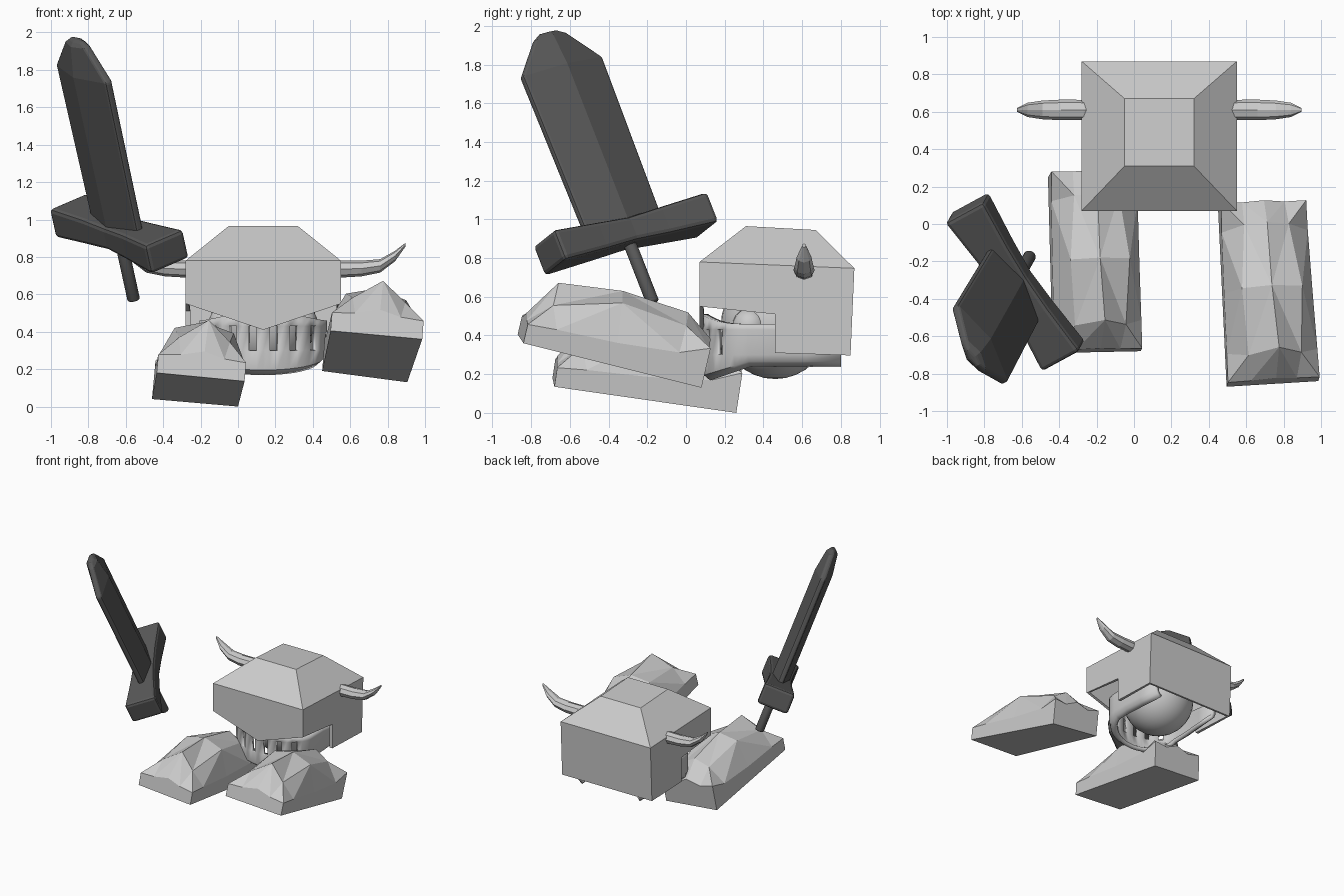
import bpy, bmesh, math
from mathutils import Vector, Matrix

if "Cube" in bpy.data.objects:
    bpy.data.objects.remove(bpy.data.objects["Cube"])


def material(name, v):
    m = bpy.data.materials.new(name)
    m.diffuse_color = (v, v, v, 1)
    m.use_nodes = True
    m.node_tree.nodes["Principled BSDF"].inputs["Base Color"].default_value = m.diffuse_color
    return m


LIGHT = material("light_grey", 0.60)
DARK = material("dark_grey", 0.10)
CX = 0.135  # middle of the head


def build(name, verts, faces, mat, smooth=None):
    bm = bmesh.new()
    vs = [bm.verts.new(v) for v in verts]
    for f in faces:
        bm.faces.new([vs[i] for i in f])
    bmesh.ops.recalc_face_normals(bm, faces=bm.faces)
    me = bpy.data.meshes.new(name)
    bm.to_mesh(me)
    bm.free()
    ob = bpy.data.objects.new(name, me)
    bpy.context.collection.objects.link(ob)
    me.materials.append(mat)
    if smooth:
        bpy.ops.object.select_all(action='DESELECT')
        ob.select_set(True)
        bpy.context.view_layer.objects.active = ob
        bpy.ops.object.shade_smooth_by_angle(angle=math.radians(smooth))
    return ob


def loft(name, rings, mat, smooth=None):
    n = len(rings[0])
    faces = [(r * n + i, r * n + (i + 1) % n, (r + 1) * n + (i + 1) % n, (r + 1) * n + i)
             for r in range(len(rings) - 1) for i in range(n)]
    last = (len(rings) - 1) * n
    faces += [tuple(range(n))[::-1], tuple(range(last, last + n))]
    return build(name, [p for r in rings for p in r], faces, mat, smooth)


def bevel(ob, width, segments=2):
    b = ob.modifiers.new("bevel", 'BEVEL')
    b.width, b.segments = width, segments
    b.limit_method, b.angle_limit = 'ANGLE', math.radians(35)


# Helmet shell: roof, V-shaped visor, stepped sides, open underneath
def helmet():
    x0, x1, y0, ym, y1 = -0.28, 0.55, 0.07, 0.46, 0.87
    verts = [(-0.05, 0.31, 0.965), (0.32, 0.31, 0.965), (0.32, 0.67, 0.945), (-0.05, 0.67, 0.945),
             (x0, y0, 0.78), (x1, y0, 0.78), (x1, y1, 0.747), (x0, y1, 0.747),
             (x0, y0, 0.55), (CX, y0, 0.41), (x1, y0, 0.55)]
    for x in (x0, x1):
        verts += [(x, ym, 0.51), (x, ym, 0.31), (x, y1 - 0.02, 0.297)]
    faces = [(0, 1, 2, 3), (4, 5, 1, 0), (5, 6, 2, 1), (6, 7, 3, 2), (7, 4, 0, 3),
             (4, 8, 9, 10, 5), (4, 7, 13, 12, 11, 8), (5, 10, 14, 15, 16, 6), (6, 16, 13, 7)]
    ob = build("helmet", verts, faces, LIGHT)
    s = ob.modifiers.new("shell", 'SOLIDIFY')
    s.thickness, s.offset = 0.025, -1


helmet()


# Horns, mirrored about the middle of the head
def horn(name, side):
    rings = []
    for x, z, hy, hz in ((0.5, .735, .045, .042), (0.54, .735, .054, .046), (0.66, .738, .055, .042),
                         (0.76, .752, .05, .036), (0.84, .805, .038, .028), (0.895, .865, .01, .01)):
        rings.append([(CX + side * (x - CX), 0.61 + hy * math.cos(i * math.pi / 4),
                       z + hz * math.sin(i * math.pi / 4)) for i in range(8)])
    loft(name, rings, LIGHT)


horn("horn_right", 1)
horn("horn_left", -1)


# Round head and eyes
def ball(name, loc, r, seg):
    bpy.ops.mesh.primitive_uv_sphere_add(radius=r, location=loc, segments=seg, ring_count=seg // 2)
    ob = bpy.context.object
    ob.name = name
    ob.data.materials.append(LIGHT)
    bpy.ops.object.shade_smooth_by_angle(angle=math.radians(40))


ball("head", (CX, 0.46, 0.455), 0.28, 32)
for side, label in ((1, "right"), (-1, "left")):
    ball("eye_" + label, (CX + side * 0.20, 0.33, 0.45), 0.09, 20)


# Jaw guard: U-shaped band with vertical slits
def jaw_guard():
    half = [6, 13, 19, 25, 33, 40, 48, 57, 64, 72, 81, 90]
    cols = []  # plan position, centre pull, forwardness, slit flag
    for a in [-h for h in reversed(half)] + [0] + half:
        r = math.radians(a)
        cols.append((0.34 * math.sin(r), 0.32 - 0.24 * math.cos(r), math.cos(r), a in (6, 25, 48, -13, -33, -57)))
    for i, y in enumerate((0.45, 0.62, 0.80)):
        x = 0.34 - 0.015 * i
        cols = [(-x, y, -0.3 * i, False)] + cols + [(x, y, -0.3 * i, False)]
    verts, rows = [], 5
    for x, y, c, _ in cols:
        low = 0.25 - 0.07 * max(c, 0)
        top = 0.46 + 0.05 * max(c, 0) ** 3 + 0.1 * min(c, 0)
        hi = min(0.43, top - 0.03)
        for k, z in ((0.86, low - 0.012), (0.96, low + 0.015), (1, 0.30), (1, hi), (1, top)):
            verts.append((CX + x * k, 0.40 + (y - 0.40) * (k if y < 0.4 else 1), z))
    faces = []
    for i in range(len(cols) - 1):
        for j in range(rows - 1):
            if not (cols[i][3] and j == 2):
                a = i * rows + j
                faces.append((a, a + rows, a + rows + 1, a + 1))
    ob = build("jaw_guard", verts, faces, LIGHT, 40)
    s = ob.modifiers.new("thickness", 'SOLIDIFY')
    s.thickness, s.offset = 0.035, -1


jaw_guard()


# Feet: faceted lumps raised over a tilted four-cornered sole
def foot(name, fl, fr, bl, br):
    fl, fr, bl, br = map(Vector, (fl, fr, bl, br))
    n = (fr - fl).cross(bl - fl).normalized()

    def pt(u, v, h):
        return fl.lerp(fr, u).lerp(bl.lerp(br, u), v) + n * h

    rows = [[(0, 0, .10), (.25, 0, .11), (.52, 0, .14), (.75, 0, .11), (1, 0, .10)],
            [(0, .16, .11), (.22, .12, .22), (.54, .13, .33), (.80, .12, .22), (1, .16, .11)],
            [(0, .5, .12), (.17, .48, .32), (.5, .48, .365), (.85, .48, .32), (1, .5, .12)],
            [(0, .84, .15), (.24, .85, .28), (.5, .85, .335), (.76, .85, .28), (1, .84, .15)],
            [(0, 1, .21), (.25, 1, .19), (.5, 1, .23), (.75, 1, .19), (1, 1, .21)]]
    verts = [pt(*p) for r in rows for p in r]
    faces = []
    for j in range(4):
        for i in range(4):
            a = j * 5 + i
            b, c, d = a + 1, a + 6, a + 5
            faces += [(a, b, c), (a, c, d)] if (i < 2) == (j < 2) else [(a, b, d), (b, c, d)]
    verts += [fl, fr, br, bl]
    faces += [(25, 28, 27, 26), (25, 26, 4, 3, 2, 1, 0), (26, 27, 24, 19, 14, 9, 4),
              (27, 28, 20, 21, 22, 23, 24), (28, 25, 0, 5, 10, 15, 20)]
    build(name, verts, faces, LIGHT)


foot("foot_left", (-.435, -.69, .18), (.035, -.68, .135), (-.46, .25, .04), (0, .26, 0))
foot("foot_right", (.495, -.87, .405), (.985, -.84, .36), (.45, .07, .19), (.905, .08, .13))

# Sword, built upright then placed: x along the cross guard, z along the blade
d = Vector((-.2, -.356, .912)).normalized()
t = d.cross(Vector((.537, -.816, -.217))).normalized()
g = t.cross(d)
place = Matrix.Translation((-.635, -.31, .925)) @ Matrix((g, t, d)).transposed().to_4x4()


def blade_ring(z, w, edge, mid):
    return [(w, -edge, z), (w, edge, z), (0, mid, z), (-w, edge, z), (-w, -edge, z), (0, -mid, z)]


blade = loft("sword_blade", [blade_ring(0, .235, .02, .07), blade_ring(.94, .25, .02, .07),
                             blade_ring(1.11, .10, .018, .045), blade_ring(1.14, .05, .012, .02)], DARK)
bevel(blade, 0.012)

guard = loft("sword_cross_guard", [[(x, -b, -a), (x, b, -a), (x, b, a), (x, -b, a)]
             for x, a, b in ((-.485, .085, .125), (-.2, .075, .10), (0, .065, .09),
                             (.2, .075, .10), (.485, .085, .125))], DARK)
bevel(guard, 0.022)

handle = loft("sword_handle", [[(.036 * math.cos(i * math.pi / 4), .036 * math.sin(i * math.pi / 4), z)
                                for i in range(8)] for z in (-.39, 0)], DARK, 50)
bevel(handle, 0.01)
for ob in (blade, guard, handle):
    ob.matrix_world = place
